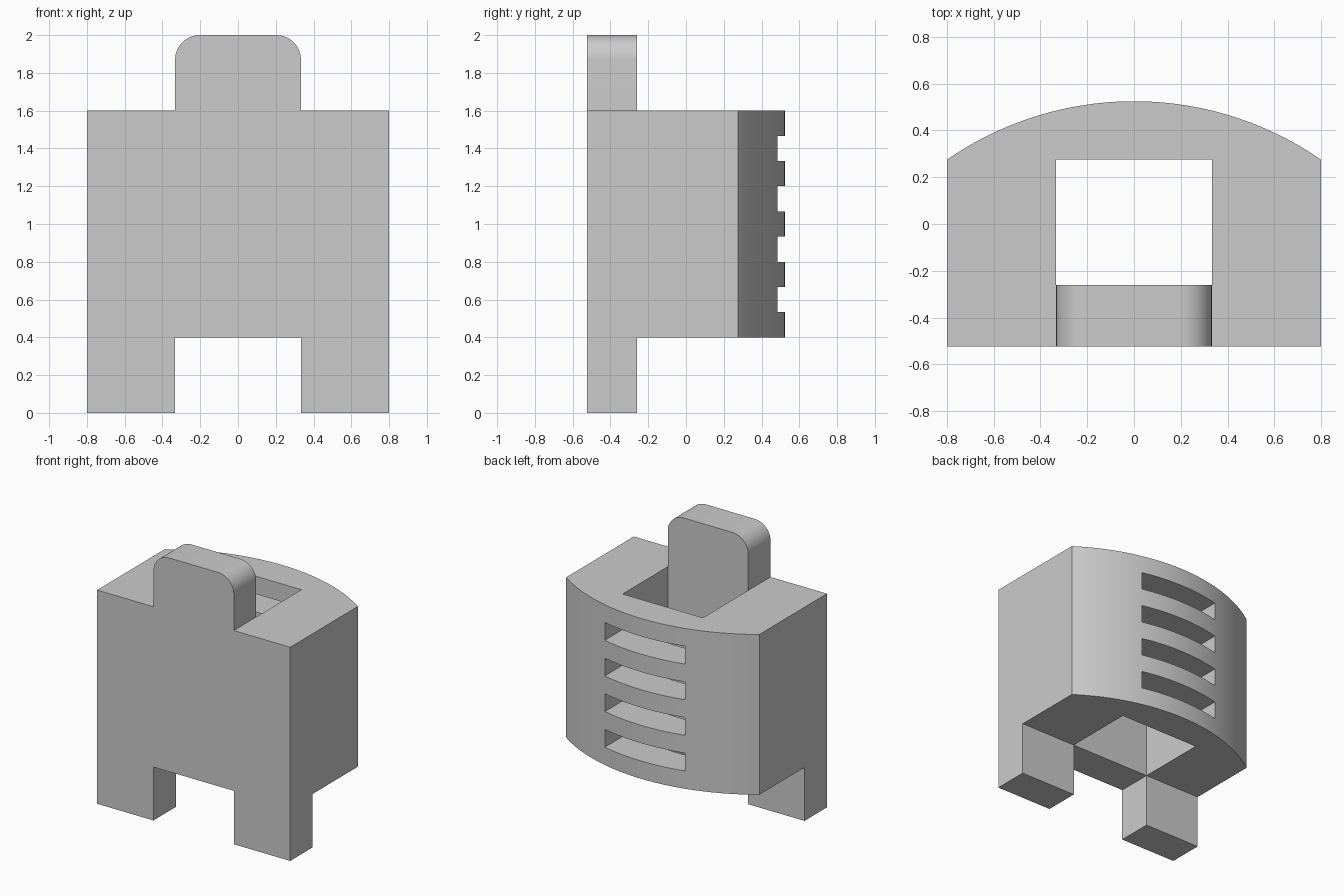
import bpy, bmesh, math
from mathutils import Vector

cube = bpy.data.objects.get("Cube")
if cube:
    bpy.data.objects.remove(cube, do_unlink=True)

# Main dimensions
HALF_W, HALF_OPEN = 0.8, 0.333
FRONT, PLATE_BACK, SIDE_BACK, BACK = -0.525, -0.26, 0.275, 0.525
LOW, HIGH, TOP = 0.4, 1.6, 2.0
ROUND = 0.13

grey = bpy.data.materials.new("plain_grey")
grey.use_nodes = True
grey.diffuse_color = (0.6, 0.6, 0.6, 1)
grey.node_tree.nodes["Principled BSDF"].inputs["Base Color"].default_value = (0.6, 0.6, 0.6, 1)


def prism(name, points, offset):
    """Extrude a planar outline of 3D points along offset."""
    bm = bmesh.new()
    face = bm.faces.new([bm.verts.new(p) for p in points])
    new = bmesh.ops.extrude_face_region(bm, geom=[face])["geom"]
    bmesh.ops.translate(bm, vec=Vector(offset),
                        verts=[g for g in new if isinstance(g, bmesh.types.BMVert)])
    bmesh.ops.recalc_face_normals(bm, faces=bm.faces)
    mesh = bpy.data.meshes.new(name)
    bm.to_mesh(mesh)
    bm.free()
    mesh.materials.append(grey)
    ob = bpy.data.objects.new(name, mesh)
    bpy.context.collection.objects.link(ob)
    return ob


def combine(target, other, operation):
    """Apply a boolean and remove the helper."""
    other.hide_render = True
    mod = target.modifiers.new("combine", "BOOLEAN")
    mod.operation, mod.solver, mod.object = operation, "EXACT", other
    bpy.context.view_layer.objects.active = target
    bpy.ops.object.modifier_apply(modifier=mod.name)
    bpy.data.objects.remove(other, do_unlink=True)


# Housing: U-shaped section with a bowed back, open at top and bottom
sag = BACK - SIDE_BACK
radius = (HALF_W ** 2 + sag ** 2) / (2 * sag)
half_angle = math.asin(HALF_W / radius)
steps = 48
outline = [(-HALF_OPEN, PLATE_BACK, LOW), (-HALF_OPEN, SIDE_BACK, LOW),
           (HALF_OPEN, SIDE_BACK, LOW), (HALF_OPEN, PLATE_BACK, LOW),
           (HALF_W, PLATE_BACK, LOW)]
for i in range(steps + 1):
    a = half_angle * (1 - 2 * i / steps)
    outline.append((radius * math.sin(a), BACK - radius * (1 - math.cos(a)), LOW))
outline.append((-HALF_W, PLATE_BACK, LOW))
body = prism("slotted_housing", outline, (0, 0, HIGH - LOW))

# Four ventilation slots through the bowed back wall
slot = (HIGH - LOW) / 9
for i in range(4):
    z = LOW + slot * (2 * i + 1)
    corners = [(-HALF_OPEN, 0.2, z), (HALF_OPEN, 0.2, z),
               (HALF_OPEN, 0.7, z), (-HALF_OPEN, 0.7, z)]
    combine(body, prism("slot_cutter", corners, (0, 0, slot)), "DIFFERENCE")

# Front plate: two legs below and a rounded tab above
half = [(HALF_OPEN, LOW), (HALF_OPEN, 0), (HALF_W, 0), (HALF_W, HIGH), (HALF_OPEN, HIGH)]
for i in range(13):
    a = math.pi / 2 * i / 12
    half.append((HALF_OPEN - ROUND * (1 - math.cos(a)), TOP - ROUND * (1 - math.sin(a))))
both = half + [(-x, z) for x, z in reversed(half)]
plate = prism("front_plate", [(x, FRONT, z) for x, z in both], (0, PLATE_BACK - FRONT, 0))
combine(body, plate, "UNION")

# Merge flat areas and smooth the curved ones
bm = bmesh.new()
bm.from_mesh(body.data)
bmesh.ops.remove_doubles(bm, verts=bm.verts, dist=0.0001)
bmesh.ops.dissolve_limit(bm, angle_limit=math.radians(0.2), verts=bm.verts, edges=bm.edges)
bm.to_mesh(body.data)
bm.free()
bpy.ops.object.select_all(action="DESELECT")
body.select_set(True)
bpy.context.view_layer.objects.active = body
bpy.ops.object.shade_smooth_by_angle(angle=math.radians(25))
